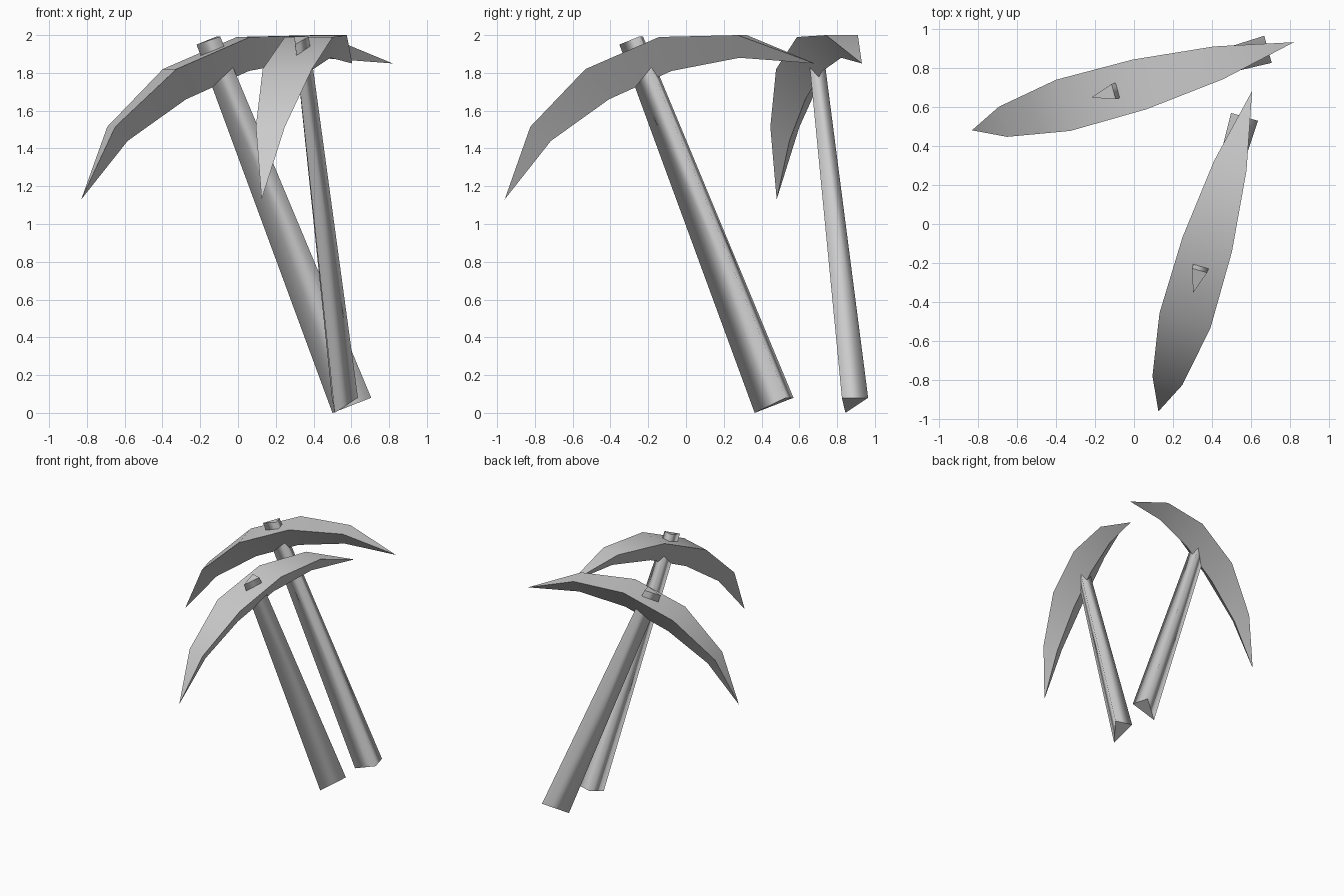
import bpy
import bmesh
from math import radians
from mathutils import Matrix

cube = bpy.data.objects.get("Cube")
if cube:
    bpy.data.objects.remove(cube, do_unlink=True)

grey = bpy.data.materials.new("plain grey")
grey.use_nodes = True
colour = (0.6, 0.6, 0.6, 1)
grey.diffuse_color = colour
grey.node_tree.nodes["Principled BSDF"].inputs["Base Color"].default_value = colour


def finish(bm, name, placement):
    bmesh.ops.recalc_face_normals(bm, faces=bm.faces)
    mesh = bpy.data.meshes.new(name)
    bm.to_mesh(mesh)
    bm.free()
    mesh.materials.append(grey)
    obj = bpy.data.objects.new(name, mesh)
    obj.matrix_world = placement
    bpy.context.collection.objects.link(obj)
    return obj


def bridge(bm, a, b):
    """Join two three-cornered rings with quads."""
    for i in range(3):
        j = (i + 1) % 3
        bm.faces.new((a[i], a[j], b[j], b[i]))


def make_head(name, placement):
    # Each section: top position, half width, top height, keel position, keel height
    sections = [
        (0.165, 0.080, 1.515, 0.255, 1.44),
        (0.485, 0.136, 1.82, 0.575, 1.66),
        (0.890, 0.132, 1.99, 0.92, 1.81),
        (1.310, 0.087, 2.00, 1.295, 1.88),
    ]
    bm = bmesh.new()
    rings = [[bm.verts.new(p) for p in ((s, w, z), (s, -w, z), (ks, 0, kz))]
             for s, w, z, ks, kz in sections]
    for a, b in zip(rings, rings[1:]):
        bridge(bm, a, b)
    # Pointed ends
    for ring, point in ((rings[0], (0, 0, 1.13)), (rings[-1], (1.71, 0, 1.85))):
        tip = bm.verts.new(point)
        for i in range(3):
            bm.faces.new((ring[i], ring[(i + 1) % 3], tip))
    obj = finish(bm, name, placement)
    bpy.ops.object.select_all(action="DESELECT")
    obj.select_set(True)
    bpy.context.view_layer.objects.active = obj
    bpy.ops.object.shade_smooth_by_angle(angle=radians(30))


def make_handle(name, placement):
    # Tapered three-sided shaft: front corner, back corners, half width
    ends = [((1.379, 0.0), (1.572, 0.08), 0.072),
            ((0.633, 1.95), (0.752, 1.992), 0.040)]
    bm = bmesh.new()
    rings = [[bm.verts.new(p) for p in ((f[0], 0, f[1]), (b[0], w, b[1]), (b[0], -w, b[1]))]
             for f, b, w in ends]
    bridge(bm, *rings)
    for face in bm.faces:
        face.smooth = True
    for ring in rings:
        bm.faces.new(ring)
    finish(bm, name, placement)


# Two matching tools, each placed by the low tip of its head
for side, x, y, turn in (("back", -0.83, 0.48, 15.3), ("front", 0.125, -0.96, 73.7)):
    place = Matrix.Translation((x, y, 0)) @ Matrix.Rotation(radians(turn), 4, "Z")
    make_head(side + "_pick_head", place)
    make_handle(side + "_pick_handle", place)
